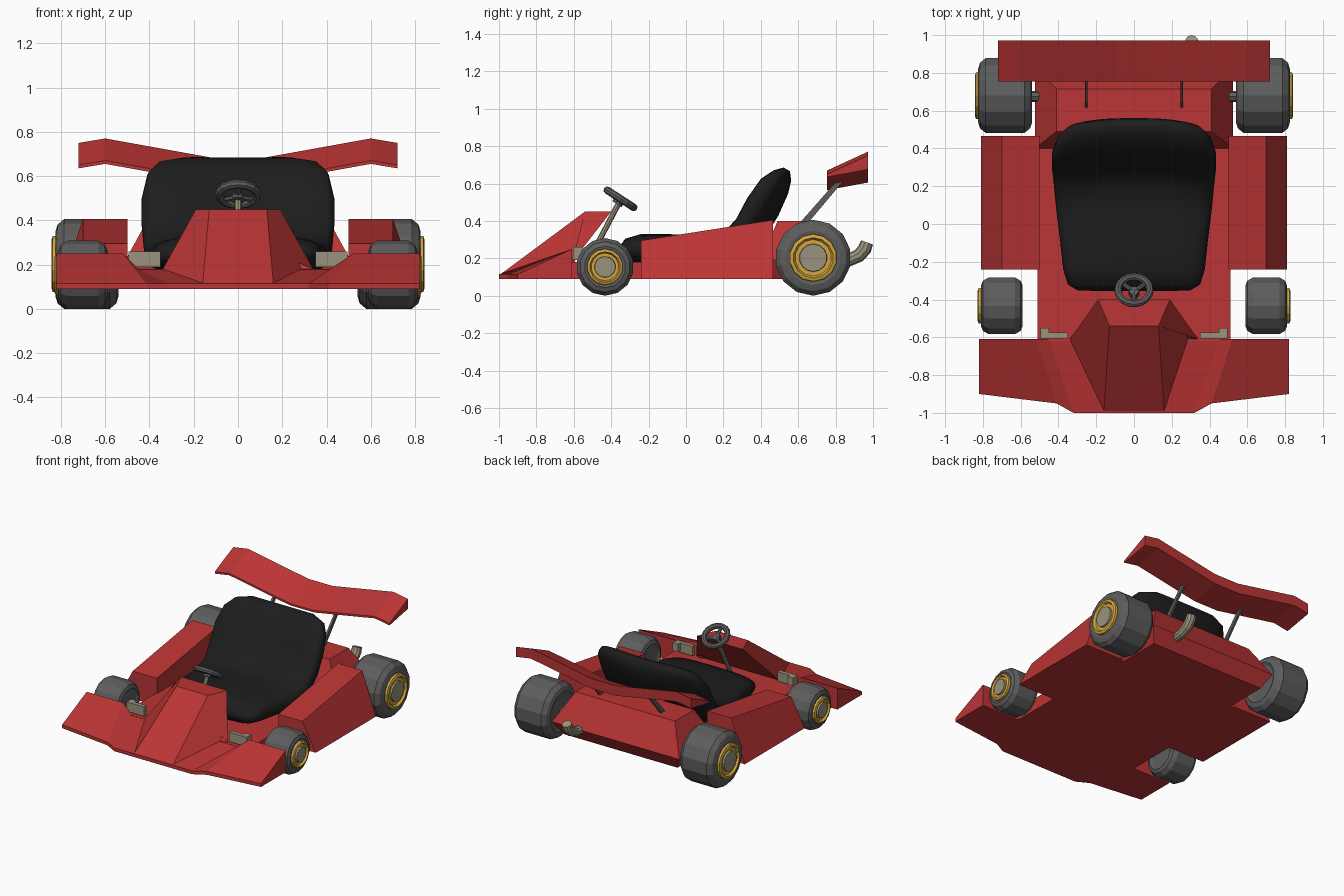
import bpy, bmesh
from math import sin, cos, pi, radians, copysign
from mathutils import Vector

if "Cube" in bpy.data.objects:
    bpy.data.objects.remove(bpy.data.objects["Cube"])


def material(name, rgb):
    m = bpy.data.materials.new(name)
    m.diffuse_color = (*rgb, 1)
    m.use_nodes = True
    m.node_tree.nodes["Principled BSDF"].inputs["Base Color"].default_value = m.diffuse_color
    return m


RED = material("red paint", (0.5, 0.035, 0.035))
BLACK = material("black padding", (0.012, 0.012, 0.012))
GOLD = material("gold rim", (0.65, 0.38, 0.05))
BRASS = material("dull metal", (0.32, 0.29, 0.2))
GREY = material("dark grey", (0.11, 0.11, 0.11))


def loft(name, rings, mat, mirror=False, smooth=False):
    """Skin equal-length closed rings and cap both ends."""
    bm = bmesh.new()
    vs = [[bm.verts.new(p) for p in ring] for ring in rings]
    n = len(vs[0])
    for a, b in zip(vs, vs[1:]):
        for i in range(n):
            j = (i + 1) % n
            bm.faces.new((a[i], a[j], b[j], b[i]))
    bm.faces.new(vs[0][::-1])
    bm.faces.new(vs[-1])
    bmesh.ops.recalc_face_normals(bm, faces=bm.faces)
    me = bpy.data.meshes.new(name)
    bm.to_mesh(me)
    bm.free()
    me.materials.append(mat)
    if smooth:
        me.polygons.foreach_set("use_smooth", [True] * len(me.polygons))
    ob = bpy.data.objects.new(name, me)
    bpy.context.collection.objects.link(ob)
    if mirror:
        ob.modifiers.new("Mirror", 'MIRROR')
    return ob


def box(name, lo, hi, mat, mirror=False):
    ring = lambda z: [(lo[0], lo[1], z), (hi[0], lo[1], z), (hi[0], hi[1], z), (lo[0], hi[1], z)]
    return loft(name, [ring(lo[2]), ring(hi[2])], mat, mirror)


def tube(name, path, radii, mat, n=8, mirror=False):
    pts = [Vector(p) for p in path]
    rings = []
    for i, p in enumerate(pts):
        t = (pts[min(i + 1, len(pts) - 1)] - pts[max(i - 1, 0)]).normalized()
        u = t.cross(Vector((1, 0.01, 0.02)) if abs(t.x) < 0.9 else Vector((0, 0, 1))).normalized()
        w = t.cross(u)
        rings.append([p + radii[i] * (u * cos(2 * pi * k / n) + w * sin(2 * pi * k / n)) for k in range(n)])
    return loft(name, rings, mat, mirror)


def revolve_x(name, profile, y, z, mat, n=14):
    """Profile of (x, radius) spun about the axle, mirrored to the other side."""
    rings = [[(x, y + r * sin(2 * pi * k / n), z + r * cos(2 * pi * k / n)) for k in range(n)]
             for x, r in profile]
    return loft(name, rings, mat, mirror=True)


# floor pan
box("floor_pan", (-0.51, -0.62, 0.09), (0.51, 0.45, 0.18), RED)

# front wing: stations (front x, front y, rear x, rear z)
half = [(0.82, -0.90, 0.82, 0.25), (0.41, -0.95, 0.52, 0.25), (0.32, -1.0, 0.45, 0.18)]
stations = [(-a, b, -c, d) for a, b, c, d in half] + half[::-1]
loft("front_wing", [[(xf, yf, 0.09), (xf, yf, 0.115), (xr, -0.61, zr), (xr, -0.61, 0.09)]
                    for xf, yf, xr, zr in stations], RED)

# nose cowl, leaning back over the pedals
loft("nose_cowl", [[(s * 0.16, -0.998, 0.11), (s * 0.13, -0.54, 0.45), (s * 0.19, -0.40, 0.45),
                    (s * 0.34, -0.61, 0.18), (s * 0.34, -0.61, 0.10)] for s in (-1, 1)], RED)

# side pods
loft("side_pod", [[(0.50, y, 0.09), (0.50, y, z), (0.70, y, z), (0.81, y, 0.09)]
                  for y, z in ((-0.24, 0.295), (0.465, 0.405))], RED, mirror=True)

# engine cover
loft("engine_cover", [[(-x, y0, z), (x, y0, z), (x, y1, z), (-x, y1, z)]
                      for x, y0, y1, z in ((0.47, 0.42, 0.77, 0.09), (0.525, 0.40, 0.83, 0.19),
                                           (0.41, 0.49, 0.715, 0.40))], RED)

# rear wing: stations (x, height offset)
loft("rear_wing", [[(x, 0.755, 0.635 + d), (x, 0.755, 0.65 + d), (x, 0.972, 0.75 + d), (x, 0.972, 0.675 + d)]
                   for x, d in ((-0.72, 0), (-0.6, 0.02), (-0.1, -0.07), (0.1, -0.07), (0.6, 0.02), (0.72, 0))], RED)

# wing struts
loft("wing_strut", [[(x, 0.60, 0.38), (x, 0.645, 0.38), (x, 0.855, 0.63), (x, 0.82, 0.63)]
                    for x in (0.245, 0.26)], GREY, mirror=True)

# seat: stations (y, z, half width, half thickness, side wrap)
seat = [(-0.35, 0.24, 0.30, 0.025, 0), (-0.32, 0.245, 0.35, 0.06, 0), (-0.24, 0.25, 0.375, 0.08, 0),
        (-0.10, 0.245, 0.39, 0.085, 0), (0.06, 0.235, 0.41, 0.085, 0), (0.22, 0.245, 0.425, 0.088, 0.02),
        (0.34, 0.34, 0.435, 0.085, 0.05), (0.42, 0.47, 0.435, 0.085, 0.06), (0.48, 0.58, 0.41, 0.075, 0.05),
        (0.52, 0.64, 0.36, 0.05, 0.03), (0.54, 0.675, 0.25, 0.018, 0.01)]
power = lambda v: copysign(abs(v) ** 0.65, v)
rings = []
for i, (y, z, w, t, wrap) in enumerate(seat):
    a, b = seat[max(i - 1, 0)], seat[min(i + 1, len(seat) - 1)]
    d = Vector((0, b[0] - a[0], b[1] - a[1])).normalized()
    nrm = Vector((0, -d.z, d.y))
    ring = []
    for k in range(28):
        ang = 2 * pi * k / 28
        u = power(cos(ang))
        ring.append(Vector((w * u, y, z)) + nrm * (t * power(sin(ang)) + wrap * u * u))
    rings.append(ring)
loft("seat", rings, BLACK, smooth=True)

# wheels: (name, inner x, outer x, y, radius)
for name, x0, x1, y, r in (("front", 0.59, 0.81, -0.433, 0.154), ("rear", 0.54, 0.825, 0.68, 0.203)):
    revolve_x(name + "_tyre", [(x0 + 0.012, r * 0.6), (x0, r * 0.72), (x0 + 0.01, r * 0.88), (x0 + 0.04, r),
                               (x1 - 0.04, r), (x1 - 0.01, r * 0.88), (x1, r * 0.72), (x1 - 0.005, r * 0.6)],
              y, r, GREY)
    revolve_x(name + "_rim", [(x1 - 0.02, r * 0.64), (x1 + 0.012, r * 0.62), (x1 + 0.018, r * 0.53),
                              (x1 + 0.003, r * 0.48), (x1 + 0.003, r * 0.40)], y, r, GOLD)
    revolve_x(name + "_hub", [(x1 - 0.01, r * 0.38), (x1 + 0.016, r * 0.36)], y, r, BRASS)

# rear axle stubs
tube("rear_axle", [(0.42, 0.675, 0.203), (0.45, 0.675, 0.203), (0.46, 0.675, 0.203), (0.56, 0.675, 0.203)],
     [0.03, 0.03, 0.03, 0.03], GREY, mirror=True)

# steering column and wheel
tube("steering_column", [(0, -0.54, 0.15), (0, -0.362, 0.49)], [0.015, 0.015], BRASS)
tilt = radians(-33)
centre = Vector((0, -0.35, 0.518))
bpy.ops.mesh.primitive_torus_add(location=centre, rotation=(tilt, 0, 0), major_segments=16,
                                 minor_segments=8, major_radius=0.085, minor_radius=0.02)
wheel = bpy.context.object
wheel.name = "steering_wheel"
wheel.data.materials.append(GREY)
up = Vector((0, -sin(tilt), cos(tilt)))
along = Vector((0, cos(tilt), sin(tilt)))
hub = centre - up * 0.015
tube("steering_hub", [hub - up * 0.02, hub + up * 0.012], [0.03, 0.026], GREY, n=10)
for i, deg in enumerate((-90, 35, 145)):
    out = Vector((cos(radians(deg)), 0, 0)) + along * sin(radians(deg))
    tube(f"steering_spoke_{i + 1}", [hub, centre + out * 0.085], [0.012, 0.012], GREY, n=6)

# pedals
box("pedal", (0.35, -0.605, 0.19), (0.495, -0.575, 0.26), BRASS, mirror=True)
box("pedal_tab", (0.45, -0.58, 0.20), (0.495, -0.55, 0.26), BRASS, mirror=True)

# exhaust elbow
tube("exhaust", [(0.305, 0.79, 0.18), (0.305, 0.87, 0.19), (0.305, 0.925, 0.215), (0.305, 0.955, 0.25),
                 (0.305, 0.968, 0.285)], [0.032, 0.034, 0.036, 0.037, 0.034], BRASS, n=10)
